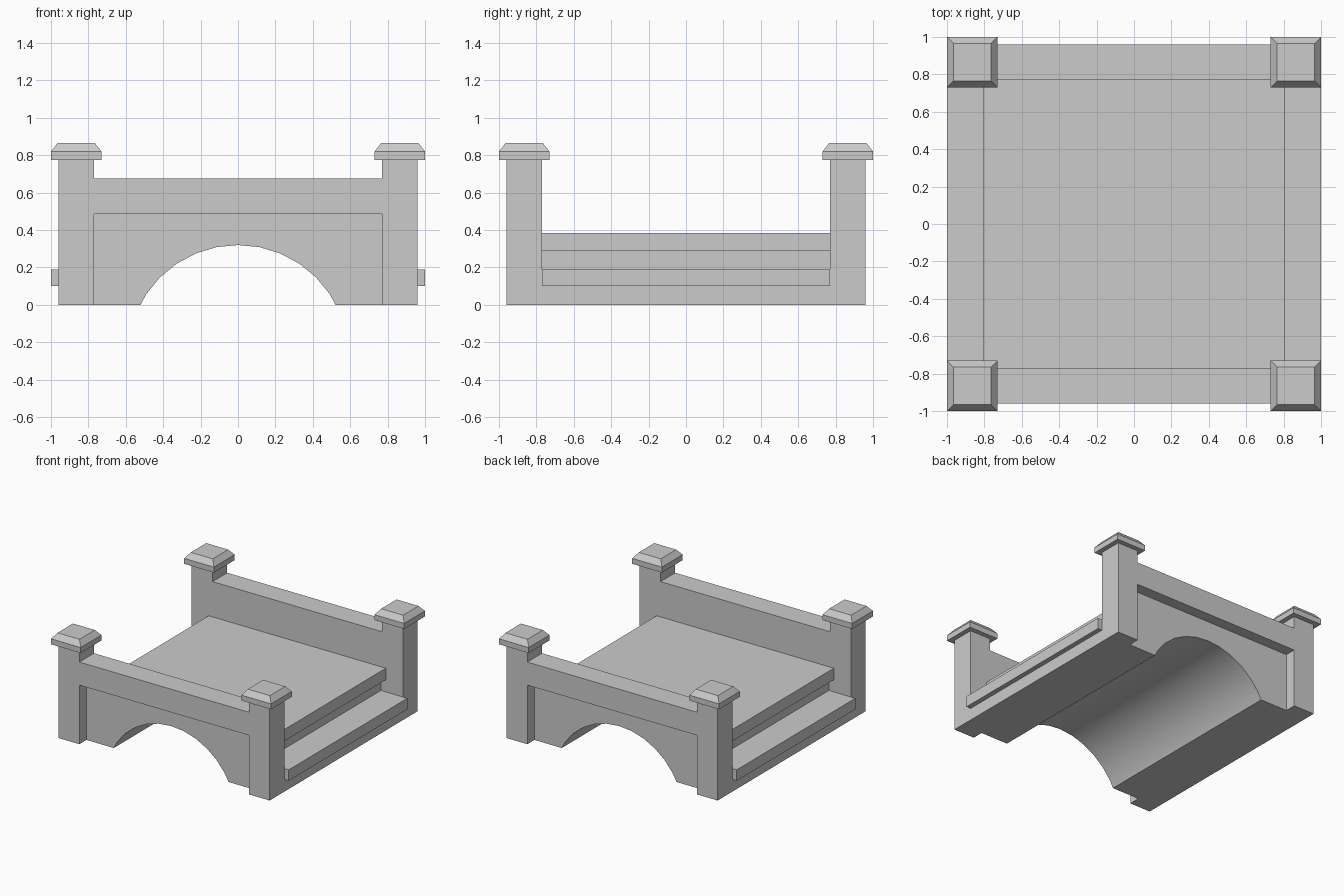
import bpy, bmesh, math
from mathutils import Matrix

if "Cube" in bpy.data.objects:
    bpy.data.objects.remove(bpy.data.objects["Cube"])


def finish(name, bm):
    bmesh.ops.recalc_face_normals(bm, faces=bm.faces[:])
    mesh = bpy.data.meshes.new(name)
    bm.to_mesh(mesh)
    bm.free()
    ob = bpy.data.objects.new(name, mesh)
    bpy.context.collection.objects.link(ob)
    return ob


def box(name, x0, x1, y0, y1, z0, z1):
    bm = bmesh.new()
    bmesh.ops.create_cube(bm, size=1)
    for v in bm.verts:
        v.co = (x1 if v.co.x > 0 else x0, y1 if v.co.y > 0 else y0, z1 if v.co.z > 0 else z0)
    return finish(name, bm)


def extrude_y(name, profile, y0, y1):
    bm = bmesh.new()
    face = bm.faces.new([bm.verts.new((x, y0, z)) for x, z in profile])
    geom = bmesh.ops.extrude_face_region(bm, geom=[face])["geom"]
    bmesh.ops.translate(bm, vec=(0, y1 - y0, 0),
                        verts=[g for g in geom if isinstance(g, bmesh.types.BMVert)])
    return finish(name, bm)


def cut(ob, *cutters):
    bpy.ops.object.select_all(action='DESELECT')
    bpy.context.view_layer.objects.active = ob
    ob.select_set(True)
    for c in cutters:
        mod = ob.modifiers.new("cut", 'BOOLEAN')
        mod.operation, mod.solver, mod.object = 'DIFFERENCE', 'EXACT', c
        bpy.ops.object.modifier_apply(modifier=mod.name)
    bpy.ops.object.shade_smooth_by_angle(angle=math.radians(30))


# Arch cutter: 32-sided cylinder along y, centred below the ground
bm = bmesh.new()
bmesh.ops.create_cone(bm, cap_ends=True, segments=32, radius1=0.59, radius2=0.59, depth=2.4,
                      matrix=Matrix.Translation((0, 0, -0.27)) @ Matrix.Rotation(math.pi / 2, 4, 'X'))
arch = finish("arch_cutter", bm)
arch.hide_render = True

# Stepped deck with overhanging treads
half = [(0.96, 0), (0.96, 0.10), (1.0, 0.10), (1.0, 0.19),
        (0.76, 0.19), (0.76, 0.29), (0.805, 0.29), (0.805, 0.385)]
deck = extrude_y("stepped_deck", half + [(-x, z) for x, z in reversed(half)], -0.77, 0.77)
cut(deck, arch)
helpers = [arch]

for sy, side in ((-1, "front"), (1, "back")):
    # Side wall with a recessed panel and the arch opening
    ys = sorted((sy * 0.77, sy * 0.96))
    wall = box(side + "_wall", -0.77, 0.77, *ys, 0, 0.675)
    ys = sorted((sy * 0.868, sy * 1.1))
    recess = box(side + "_recess_cutter", -0.9, 0.9, *ys, -0.1, 0.485)
    recess.hide_render = True
    cut(wall, recess, arch)
    helpers.append(recess)

    for sx, end in ((-1, "left"), (1, "right")):
        # Corner post
        cx, cy = sx * 0.865, sy * 0.865
        box(f"{side}_{end}_post", cx - 0.095, cx + 0.095, cy - 0.095, cy + 0.095, 0, 0.775)
        # Post cap with sloped top
        cap = box(f"{side}_{end}_cap", cx - 0.135, cx + 0.135, cy - 0.135, cy + 0.135, 0.775, 0.82)
        bm = bmesh.new()
        bm.from_mesh(cap.data)
        bm.normal_update()
        top = [f for f in bm.faces if f.normal.z > 0.9]
        geom = bmesh.ops.extrude_face_region(bm, geom=top)["geom"]
        bmesh.ops.delete(bm, geom=top, context='FACES_ONLY')
        for v in [g for g in geom if isinstance(g, bmesh.types.BMVert)]:
            v.co = (cx + (v.co.x - cx) * 0.74, cy + (v.co.y - cy) * 0.74, 0.865)
        bmesh.ops.recalc_face_normals(bm, faces=bm.faces[:])
        bm.to_mesh(cap.data)
        bm.free()

# Remove the cutters once they are applied
for h in helpers:
    bpy.data.objects.remove(h)
